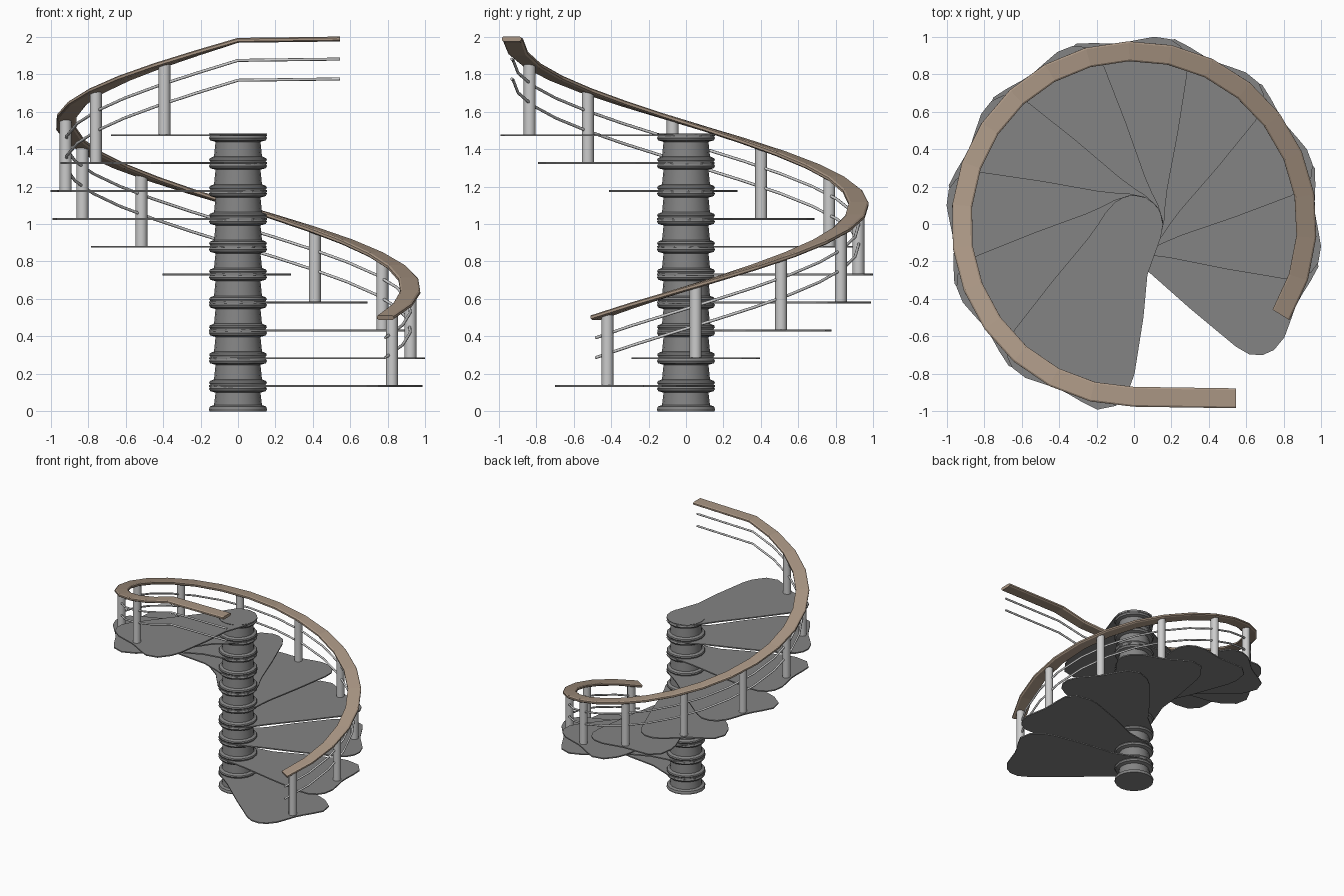
import bpy, bmesh
from math import sin, cos, pi, radians
from mathutils import Vector

if "Cube" in bpy.data.objects:
    bpy.data.objects.remove(bpy.data.objects["Cube"])

STEPS, TURN, RISE = 10, 30.2, 0.1487
A0, Z0, R = -27.0, 0.135, 0.922


def material(name, col):
    m = bpy.data.materials.new(name)
    m.diffuse_color = (*col, 1)
    m.use_nodes = True
    m.node_tree.nodes["Principled BSDF"].inputs["Base Color"].default_value = m.diffuse_color
    return m


dark = material("dark_grey", (0.23, 0.23, 0.23))
steel = material("light_steel", (0.6, 0.6, 0.61))
wood = material("wood", (0.4, 0.305, 0.23))


def polar(r, deg, z):
    return Vector((r * cos(radians(deg)), r * sin(radians(deg)), z))


def finish(name, bm, mat, smooth=None):
    bmesh.ops.recalc_face_normals(bm, faces=bm.faces)
    me = bpy.data.meshes.new(name)
    bm.to_mesh(me)
    bm.free()
    me.materials.append(mat)
    ob = bpy.data.objects.new(name, me)
    bpy.context.collection.objects.link(ob)
    if smooth:
        bpy.ops.object.select_all(action='DESELECT')
        ob.select_set(True)
        bpy.context.view_layer.objects.active = ob
        bpy.ops.object.shade_smooth_by_angle(angle=radians(smooth))
    return ob


def skin(bm, rings):
    # closed rings of points joined into a capped tube
    rv = [[bm.verts.new(p) for p in ring] for ring in rings]
    n = len(rv[0])
    for a, b in zip(rv, rv[1:]):
        for i in range(n):
            bm.faces.new((a[i], a[(i + 1) % n], b[(i + 1) % n], b[i]))
    bm.faces.new(rv[0][::-1])
    bm.faces.new(rv[-1])


def circle(r, z, n, x=0, y=0):
    return [(x + r * cos(2 * pi * i / n), y + r * sin(2 * pi * i / n), z) for i in range(n)]


# centre column with a collar at every tread
prof = [(0.152, 0), (0.155, 0.012), (0.15, 0.026), (0.128, 0.034)]
for i in range(STEPS):
    z = Z0 + RISE * i
    prof += [(0.12, z - 0.035), (0.148, z - 0.027), (0.155, z - 0.014), (0.148, z - 0.003)]
    if i < STEPS - 1:
        prof += [(0.148, z + 0.008), (0.154, z + 0.017), (0.15, z + 0.027), (0.128, z + 0.036)]
    else:
        prof += [(0.154, z + 0.009)]
bm = bmesh.new()
skin(bm, [circle(r, z, 16) for r, z in prof])
finish("centre_column", bm, dark, 30)

# tread outline: (radius, angle relative to its post)
outline = [(0.155, -115), (0.165, -85), (0.19, -65), (0.26, -47), (0.54, -29.5), (0.85, -23.3),
           (0.93, -21.5), (0.98, -18.5), (1.005, -15), (1.005, -10), (0.985, -5.5), (0.968, 0),
           (0.972, 4), (0.99, 9), (1.01, 14), (0.975, 19.5), (0.88, 23.5), (0.8, 25.4),
           (0.5, 31), (0.28, 40), (0.2, 58), (0.16, 88), (0.155, 115), (0.155, 147),
           (0.155, 180), (0.155, 213)]
for i in range(STEPS):
    a, z = A0 + TURN * i, Z0 + RISE * i
    bm = bmesh.new()
    skin(bm, [[polar(r, a + d, z + h) for r, d in outline] for h in (-0.005, 0.005)])
    finish(f"tread_{i + 1}", bm, dark)

# posts
for i in range(STEPS):
    a, z = A0 + TURN * i, Z0 + RISE * i
    p = polar(R, a, z)
    bm = bmesh.new()
    skin(bm, [circle(0.032, z + h, 12, p.x, p.y) for h in (0, 0.38)])
    finish(f"post_{i + 1}", bm, steel, 40)

# handrail path: helix, then a straight run at the top
SEGS, START, END = 22, -31.5, 270
path = []
for i in range(SEGS + 1):
    t = i / SEGS
    a = START + (END - START) * t
    path.append((polar(R, a, 0.5 + 1.48 * t), polar(1, a, 0)))
path.append((Vector((0.545, -0.93, 1.987)), Vector((0, -1, 0))))


def sweep(name, section, drop, mat, smooth):
    bm = bmesh.new()
    rings = []
    for i, (p, out) in enumerate(path):
        tan = path[min(i + 1, len(path) - 1)][0] - path[max(i - 1, 0)][0]
        up = Vector((0, 0, 1)) if abs(tan.z) < 0.02 else out.cross(tan).normalized()
        up = up if up.z > 0 else -up
        rings.append([p + out * u + up * v - Vector((0, 0, drop)) for u, v in section])
    skin(bm, rings)
    return finish(name, bm, mat, smooth)


sweep("handrail", [(-0.053, -0.006), (-0.042, -0.013), (0.042, -0.013), (0.053, -0.006),
                   (0.053, 0.007), (0.044, 0.013), (-0.044, 0.013), (-0.053, 0.007)],
      0, wood, None)

# thin rods under the handrail
rod = [(0.008 * cos(pi * k / 4), 0.008 * sin(pi * k / 4)) for k in range(8)]
sweep("upper_rod", rod, 0.107, steel, 50)
sweep("lower_rod", rod, 0.213, steel, 50)
